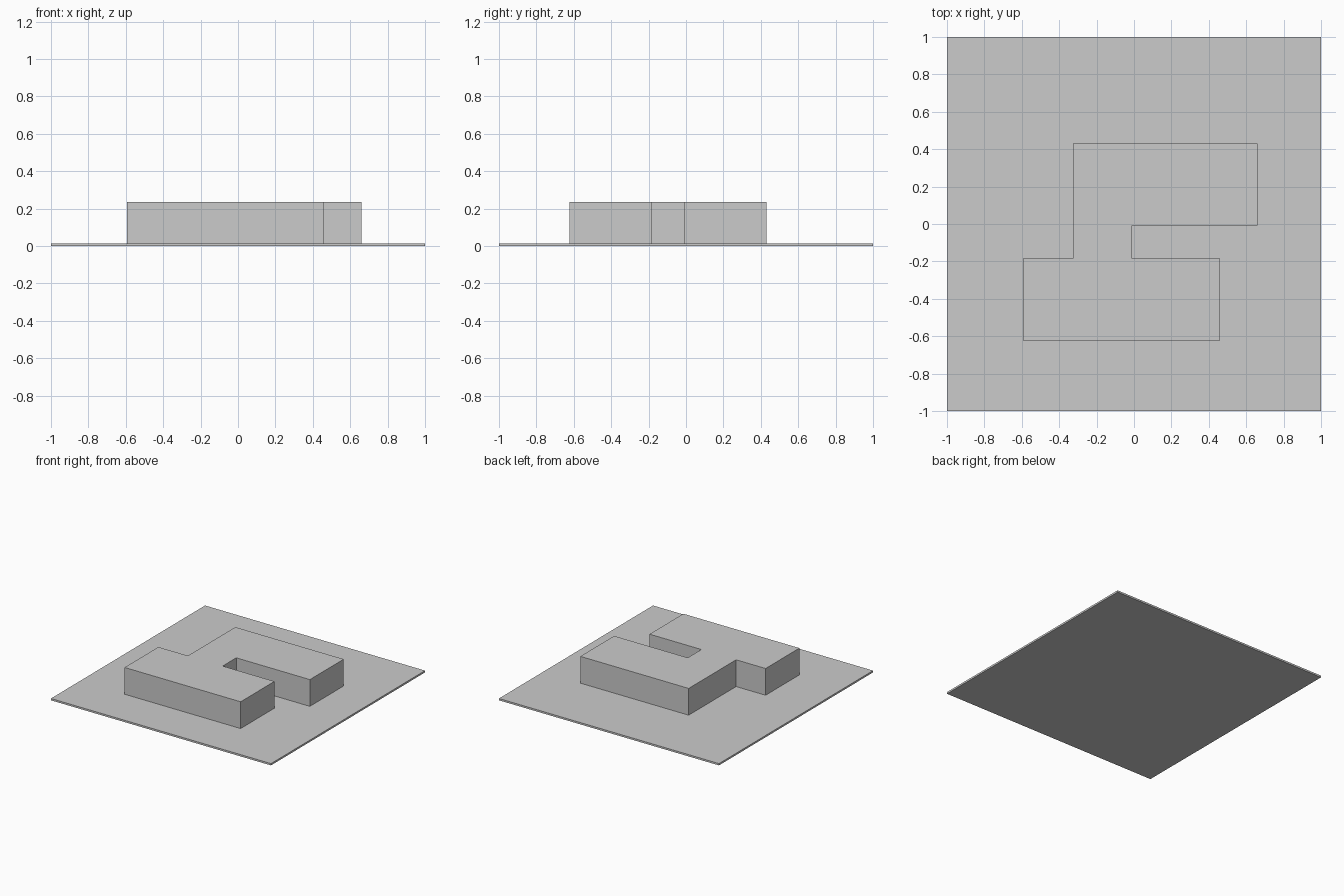
import bpy, bmesh

if "Cube" in bpy.data.objects:
    bpy.data.objects.remove(bpy.data.objects["Cube"])


def extrude_outline(name, outline, z0, z1):
    """Solid prism from a flat outline."""
    bm = bmesh.new()
    face = bm.faces.new([bm.verts.new((x, y, z0)) for x, y in outline])
    top = bmesh.ops.extrude_face_region(bm, geom=[face], use_keep_orig=True)
    verts = [g for g in top["geom"] if isinstance(g, bmesh.types.BMVert)]
    bmesh.ops.translate(bm, verts=verts, vec=(0, 0, z1 - z0))
    bmesh.ops.recalc_face_normals(bm, faces=bm.faces)
    mesh = bpy.data.meshes.new(name)
    bm.to_mesh(mesh)
    bm.free()
    obj = bpy.data.objects.new(name, mesh)
    bpy.context.collection.objects.link(obj)
    return obj


PLATE_TOP = 0.015

# Thin square ground plate
extrude_outline("base_plate", [(-1, -1), (1, -1), (1, 1), (-1, 1)], 0, PLATE_TOP)

# Building block: two offset wings joined by a narrow link
extrude_outline("building_block", [
    (-0.594, -0.624), (0.461, -0.624), (0.461, -0.185), (-0.01, -0.185),
    (-0.01, -0.008), (0.659, -0.008), (0.659, 0.431), (-0.326, 0.431),
    (-0.326, -0.185), (-0.594, -0.185),
], PLATE_TOP, 0.235)
